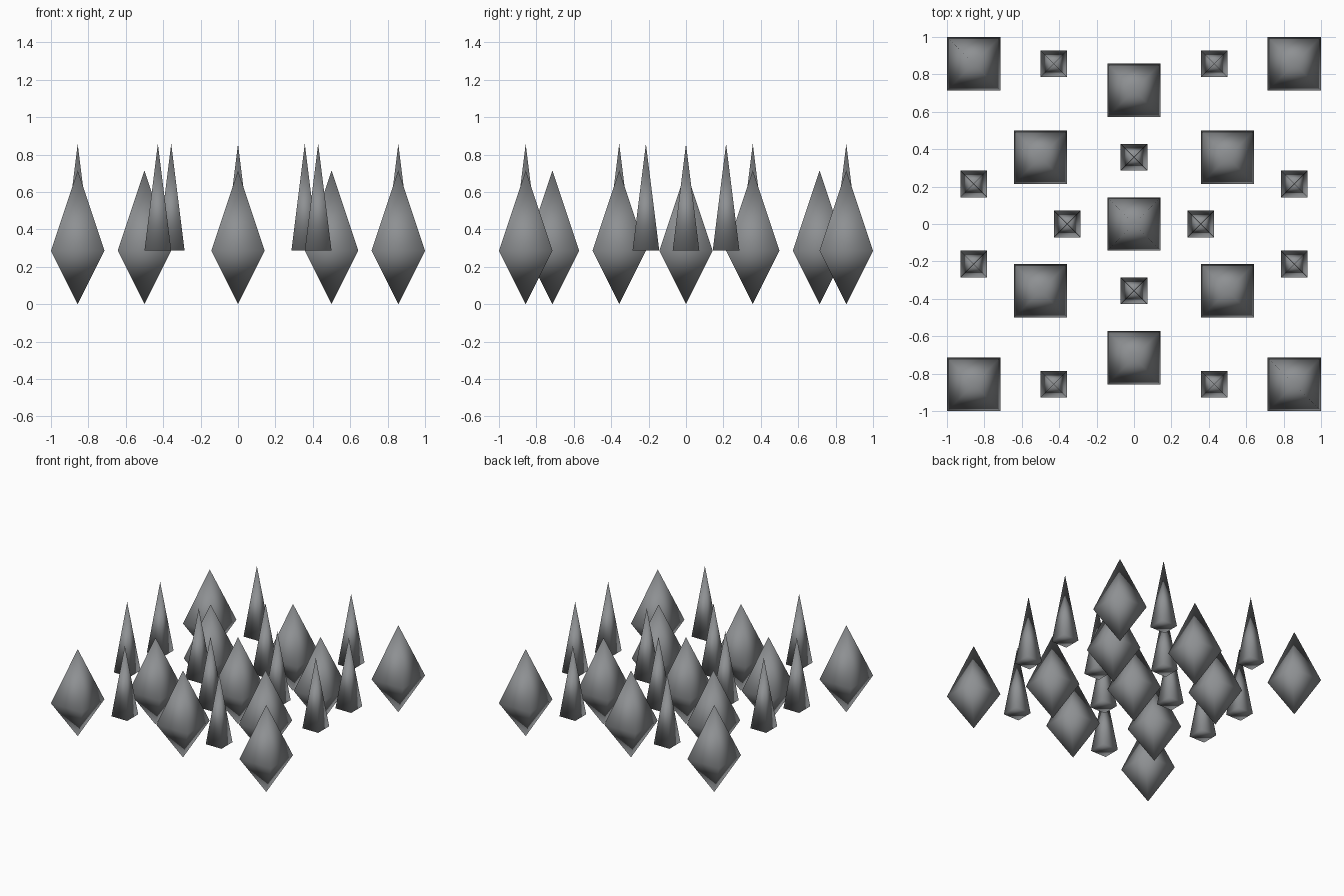
import bpy, bmesh

if "Cube" in bpy.data.objects:
    bpy.data.objects.remove(bpy.data.objects["Cube"])

U = 1 / 7  # layout module

# Dark slate colour shared by every crystal
slate = bpy.data.materials.new("dark_slate")
slate.diffuse_color = (0.27, 0.28, 0.29, 1)
slate.use_nodes = True
slate.node_tree.nodes["Principled BSDF"].inputs["Base Color"].default_value = slate.diffuse_color


def crystal(name, x, y, half, top, bottom=None):
    """Square-based spike; closed by a lower point or by a flat base."""
    bm = bmesh.new()
    z = 2 * U
    ring = [bm.verts.new((sx * half, sy * half, z))
            for sx, sy in ((-1, -1), (1, -1), (1, 1), (-1, 1))]
    tip = bm.verts.new((0, 0, top))
    low = None if bottom is None else bm.verts.new((0, 0, bottom))
    for a, b in zip(ring, ring[1:] + ring[:1]):
        bm.faces.new((a, b, tip))
        if low:
            bm.faces.new((b, a, low))
    if not low:
        bm.faces.new(ring[::-1])
    for face in bm.faces:
        face.smooth = True
    mesh = bpy.data.meshes.new(name)
    bm.to_mesh(mesh)
    bm.free()
    mesh.materials.append(slate)
    obj = bpy.data.objects.new(name, mesh)
    obj.location = (x, y, 0)
    bpy.context.collection.objects.link(obj)


def mirrored(x, y):
    """All distinct reflections of a point across both axes."""
    return sorted({(sx * x, sy * y) for sx in (-1, 1) for sy in (-1, 1)})


# Large double-pointed crystals
for px, py in ((0, 0), (0, 5), (3.5, 2.5), (6, 6)):
    for x, y in mirrored(px, py):
        crystal("large_crystal", x * U, y * U, U, 5 * U, 0)

# Slim flat-based spikes
for px, py in ((2.5, 0), (0, 2.5), (6, 1.5), (3, 6)):
    for x, y in mirrored(px, py):
        crystal("slim_spike", x * U, y * U, U / 2, 6 * U)
